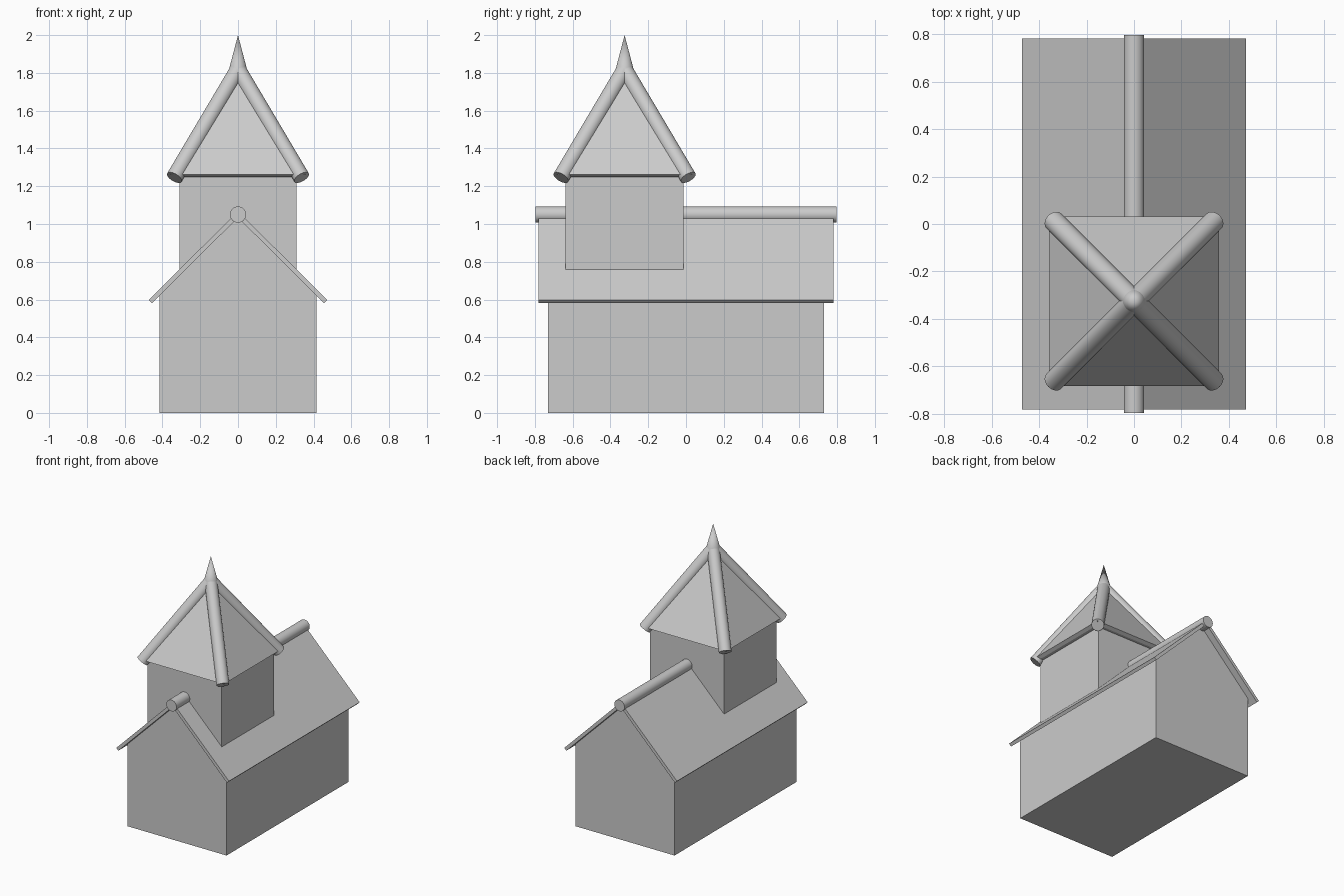
import bpy, bmesh, math
from mathutils import Vector

cube = bpy.data.objects.get("Cube")
if cube:
    bpy.data.objects.remove(cube, do_unlink=True)

stone = bpy.data.materials.new("plain_grey")
stone.use_nodes = True
GREY = (0.6, 0.6, 0.6, 1)
stone.diffuse_color = GREY
stone.node_tree.nodes["Principled BSDF"].inputs["Base Color"].default_value = GREY

TOWER_Y = -0.325


def add_object(name, bm):
    bmesh.ops.recalc_face_normals(bm, faces=bm.faces)
    mesh = bpy.data.meshes.new(name)
    bm.to_mesh(mesh)
    bm.free()
    mesh.materials.append(stone)
    obj = bpy.data.objects.new(name, mesh)
    bpy.context.collection.objects.link(obj)
    return obj


def extrude_profile(name, points, half_length):
    """Solid with an x-z outline, running along y."""
    bm = bmesh.new()
    face = bm.faces.new([bm.verts.new((x, -half_length, z)) for x, z in points])
    result = bmesh.ops.extrude_face_region(bm, geom=[face])
    moved = [v for v in result["geom"] if isinstance(v, bmesh.types.BMVert)]
    bmesh.ops.translate(bm, verts=moved, vec=(0, 2 * half_length, 0))
    return add_object(name, bm)


def rod(name, start, end, r1, r2):
    """Smooth cylinder or cone between two points."""
    start, end = Vector(start), Vector(end)
    axis = end - start
    bm = bmesh.new()
    bmesh.ops.create_cone(bm, cap_ends=True, segments=32, radius1=r1,
                          radius2=r2, depth=axis.length)
    turn = axis.to_track_quat("Z", "Y").to_matrix().to_4x4()
    bmesh.ops.transform(bm, matrix=turn, verts=bm.verts)
    bmesh.ops.translate(bm, verts=bm.verts, vec=(start + end) / 2)
    obj = add_object(name, bm)
    bpy.ops.object.select_all(action="DESELECT")
    obj.select_set(True)
    bpy.context.view_layer.objects.active = obj
    bpy.ops.object.shade_smooth_by_angle(angle=math.radians(40))
    return obj


# Hall with gabled ends
extrude_profile("hall_walls", [(-0.415, 0), (0.415, 0), (0.415, 0.625),
                               (0, 1.04), (-0.415, 0.625)], 0.73)

# Two sloping roof slabs and the round ridge
for side, s in (("left", 1), ("right", -1)):
    extrude_profile(side + "_roof_slab", [(0, 1.068), (s * 0.472, 0.598),
                                          (s * 0.455, 0.581), (0, 1.034)], 0.782)
rod("roof_ridge", (0, -0.797, 1.05), (0, 0.797, 1.05), 0.043, 0.043)

# Square tower
bm = bmesh.new()
bmesh.ops.create_cube(bm, size=1)
bmesh.ops.scale(bm, verts=bm.verts, vec=(0.62, 0.625, 0.68))
bmesh.ops.translate(bm, verts=bm.verts, vec=(0, TOWER_Y, 0.94))
add_object("tower", bm)

# Pyramid roof with slanted eaves: square rings closed by an apex
bm = bmesh.new()
corners = ((-1, -1), (1, -1), (1, 1), (-1, 1))
rings = [[bm.verts.new((x * h, TOWER_Y + y * h, z)) for x, y in corners]
         for h, z in ((0.333, 1.25), (0.357, 1.263))]
apex = bm.verts.new((0, TOWER_Y, 1.845))
bm.faces.new(rings[0])
for i in range(4):
    j = (i + 1) % 4
    bm.faces.new((rings[0][i], rings[0][j], rings[1][j], rings[1][i]))
    bm.faces.new((rings[1][i], rings[1][j], apex))
add_object("tower_roof", bm)

# Round hips along the pyramid edges
names = ("front_right", "front_left", "back_left", "back_right")
for name, (x, y) in zip(names, corners):
    rod(name + "_hip", (x * 0.337, TOWER_Y + y * 0.337, 1.246),
        (0, TOWER_Y, 1.815), 0.044, 0.044)

# Pointed finial
rod("finial", (0, TOWER_Y, 1.81), (0, TOWER_Y, 2.0), 0.05, 0)
